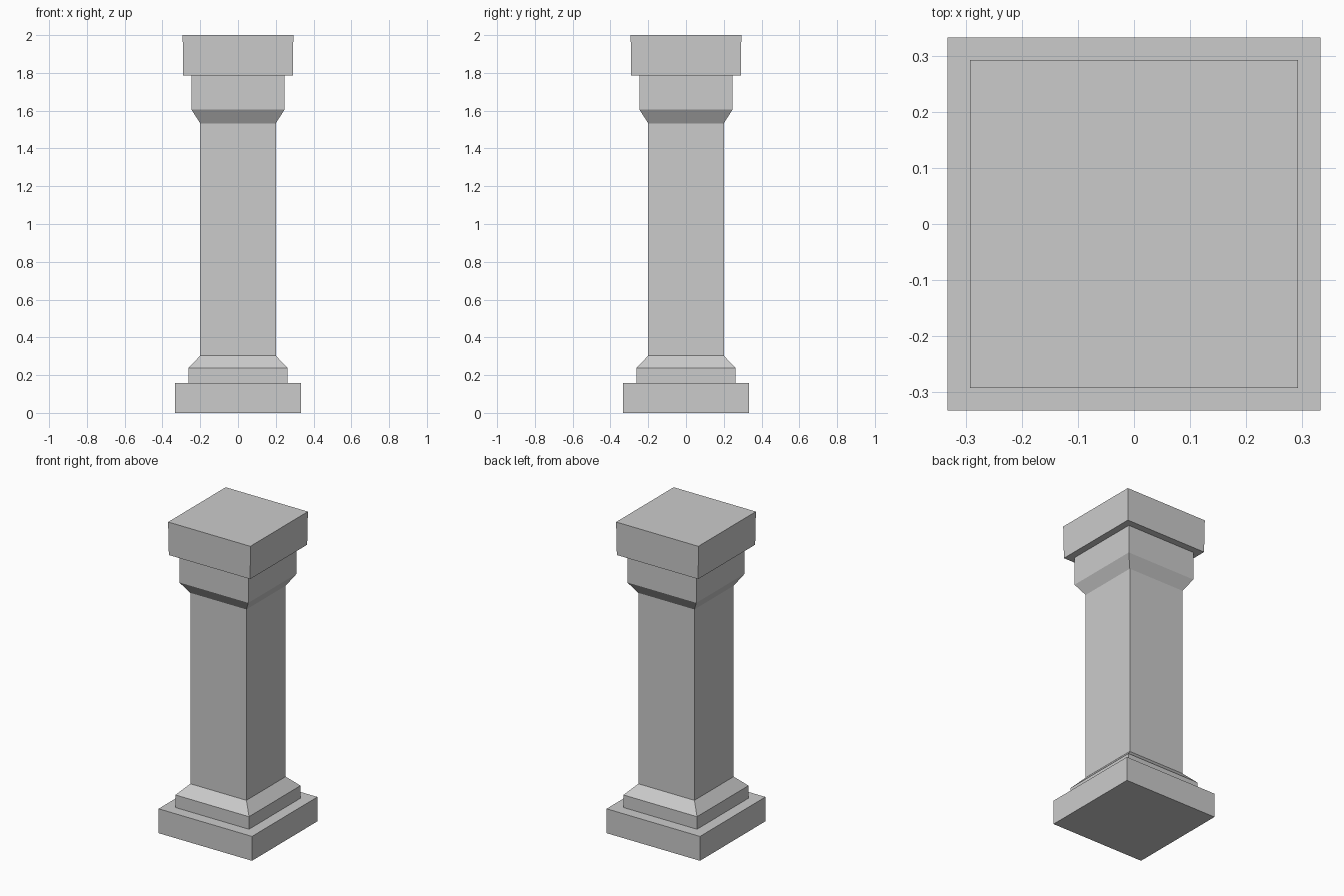
import bpy
import bmesh

cube = bpy.data.objects.get("Cube")
if cube:
    bpy.data.objects.remove(cube, do_unlink=True)

stone = bpy.data.materials.new("grey stone")
stone.use_nodes = True
colour = (0.6, 0.6, 0.6, 1.0)
stone.diffuse_color = colour
stone.node_tree.nodes["Principled BSDF"].inputs["Base Color"].default_value = colour


def square_part(name, profile, cap_bottom=False, cap_top=False):
    """Loft square rings through (half width, height) points, bottom to top."""
    bm = bmesh.new()
    rings = [[bm.verts.new((sx * w, sy * w, z))
              for sx, sy in ((-1, -1), (1, -1), (1, 1), (-1, 1))]
             for w, z in profile]
    for low, high in zip(rings, rings[1:]):
        for i in range(4):
            j = (i + 1) % 4
            bm.faces.new((low[i], low[j], high[j], high[i]))
    if cap_bottom:
        bm.faces.new(rings[0][::-1])
    if cap_top:
        bm.faces.new(rings[-1])
    mesh = bpy.data.meshes.new(name)
    bm.to_mesh(mesh)
    bm.free()
    mesh.materials.append(stone)
    obj = bpy.data.objects.new(name, mesh)
    bpy.context.collection.objects.link(obj)
    return obj


shaft = 0.2
base = 0.262
neck = 0.246

# Foot slab, with its ledge running in to the moulding
square_part("plinth", [(0.333, 0), (0.333, 0.157), (base, 0.157)], cap_bottom=True)
# Step and slope up to the shaft
square_part("base_moulding", [(base, 0.157), (base, 0.238), (shaft, 0.303)])
# Plain square shaft
square_part("shaft", [(shaft, 0.303), (shaft, 1.533)])
# Flare out below the top slab
square_part("capital_neck", [(shaft, 1.533), (neck, 1.605), (neck, 1.787)])
# Top slab, with its underside running in to the neck
square_part("top_slab", [(neck, 1.787), (0.29, 1.787), (0.293, 2.0)], cap_top=True)
